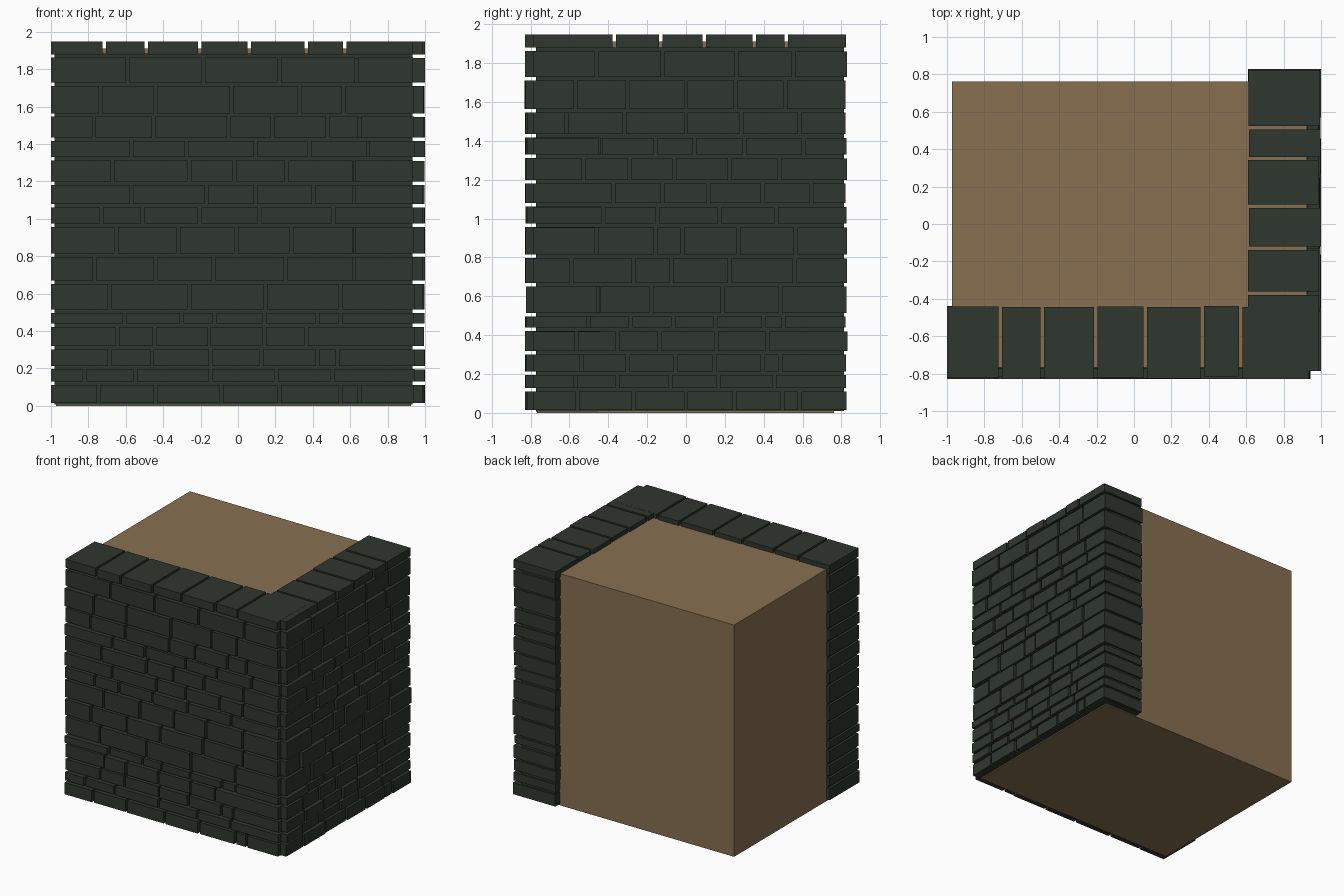
import bpy, bmesh, random
from mathutils import Matrix, Vector

random.seed(4)


def material(name, rgb):
    m = bpy.data.materials.new(name)
    m.diffuse_color = (*rgb, 1)
    return m


STONE = material("dark green grey stone", (0.028, 0.037, 0.028))
EARTH = material("brown earth", (0.245, 0.163, 0.083))


def boxes_object(name, boxes, mat):
    """One object made of boxes given by (low corner, high corner)."""
    bm = bmesh.new()
    for lo, hi in boxes:
        lo, hi = Vector(lo), Vector(hi)
        bmesh.ops.create_cube(bm, size=1, matrix=Matrix.Translation((lo + hi) / 2)
                              @ Matrix.Diagonal((*(hi - lo), 1)))
    me = bpy.data.meshes.new(name)
    bm.to_mesh(me)
    bm.free()
    me.materials.append(mat)
    ob = bpy.data.objects.new(name, me)
    bpy.context.collection.objects.link(ob)
    return ob


GAP = 0.009  # half a joint

# Heights of the bed joints, from the ground to the top
BEDS = [0.005, 0.12, 0.205, 0.31, 0.43, 0.505, 0.66, 0.805, 0.965,
        1.07, 1.19, 1.32, 1.425, 1.555, 1.72, 1.87, 1.957]

# Upright joints in each course, bottom course first
FRONT = [
    (-.745, -.44, -.09, .22, .55, .65),
    (-.82, -.55, -.145, .205, .505),
    (-.685, -.46, -.145, .125, .425, .53),
    (-.645, -.445, -.155, .14, .365),
    (-.605, -.3, -.125, .14, .425, .55),
    (-.685, -.26, .145, .55),
    (-.765, -.44, -.13, .255, .62),
    (-.65, -.32, -.01, .285, .62),
    (-.73, -.51, -.205, .115, .51),
    (-.57, -.17, .095, .405, .62),
    (-.67, -.26, -.02, .26, .62),
    (-.57, -.275, .095, .38, .695),
    (-.77, -.45, -.05, .185, .48, .65),
    (-.735, -.44, -.035, .33, .565),
    (-.59, -.185, .22, .635),
    (-.715, -.49, -.205, .06, .365, .57),
]
RIGHT = [
    (-.56, -.27, 0, .25, .495, .585),
    (-.57, -.355, -.08, .165, .455),
    (-.54, -.3, -.055, .145, .395, .485),
    (-.565, -.35, -.135, .155, .42),
    (-.5, -.285, -.065, .15, .4, .5),
    (-.45, -.18, .19, .485),
    (-.59, -.27, -.075, .225, .56),
    (-.46, -.155, -.02, .27, .565),
    (-.425, -.145, .17, .465),
    (-.375, -.12, .115, .395, .645),
    (-.525, -.29, -.06, .225, .48),
    (-.44, -.155, .045, .3, .605),
    (-.615, -.315, 0, .285, .585),
    (-.57, -.3, 0, .255, .51),
    (-.46, -.12, .26, .555),
    (-.37, -.13, .095, .35, .515),
]


def wall_stones(courses, start, end, place):
    """Lay each course; place() turns (along, z, face jitter) into a box."""
    out = []
    for i, joints in enumerate(courses):
        z0, z1 = BEDS[i] + GAP, BEDS[i + 1] - GAP
        cuts = [start - GAP, *joints, end + GAP + random.uniform(-0.005, 0.005)]
        for a, b in zip(cuts, cuts[1:]):
            out.append(place(a + GAP, b - GAP, z0, z1, random.uniform(0, 0.014)))
    return out


front = wall_stones(FRONT, -1.0, 0.94, lambda a, b, z0, z1, j:
                    ((a, -0.83 + j, z0), (b, -0.445 + j / 2, z1)))
right = wall_stones(RIGHT, -0.785, 0.825, lambda a, b, z0, z1, j:
                    ((0.615 - j / 2, a, z0), (1.0 - j, b, z1 - 0.001)))

# Top course is kept apart as the capping
caps_f, caps_r = len(FRONT[-1]) + 1, len(RIGHT[-1]) + 1
boxes_object("front_wall_stones", front[:-caps_f], STONE)
boxes_object("right_wall_stones", right[:-caps_r], STONE)
boxes_object("front_cap_stones", front[-caps_f:], STONE)
boxes_object("right_cap_stones", right[-caps_r:], STONE)

# Recessed backing behind the joints of both walls
boxes_object("wall_backing", [((-0.98, -0.772, 0.008), (0.932, -0.45, 1.885)),
                              ((0.62, -0.77, 0.009), (0.93, 0.812, 1.884))], STONE)

# Earth held by the corner walls
boxes_object("earth_block", [((-0.972, -0.766, 0), (0.925, 0.762, 1.91))], EARTH)
